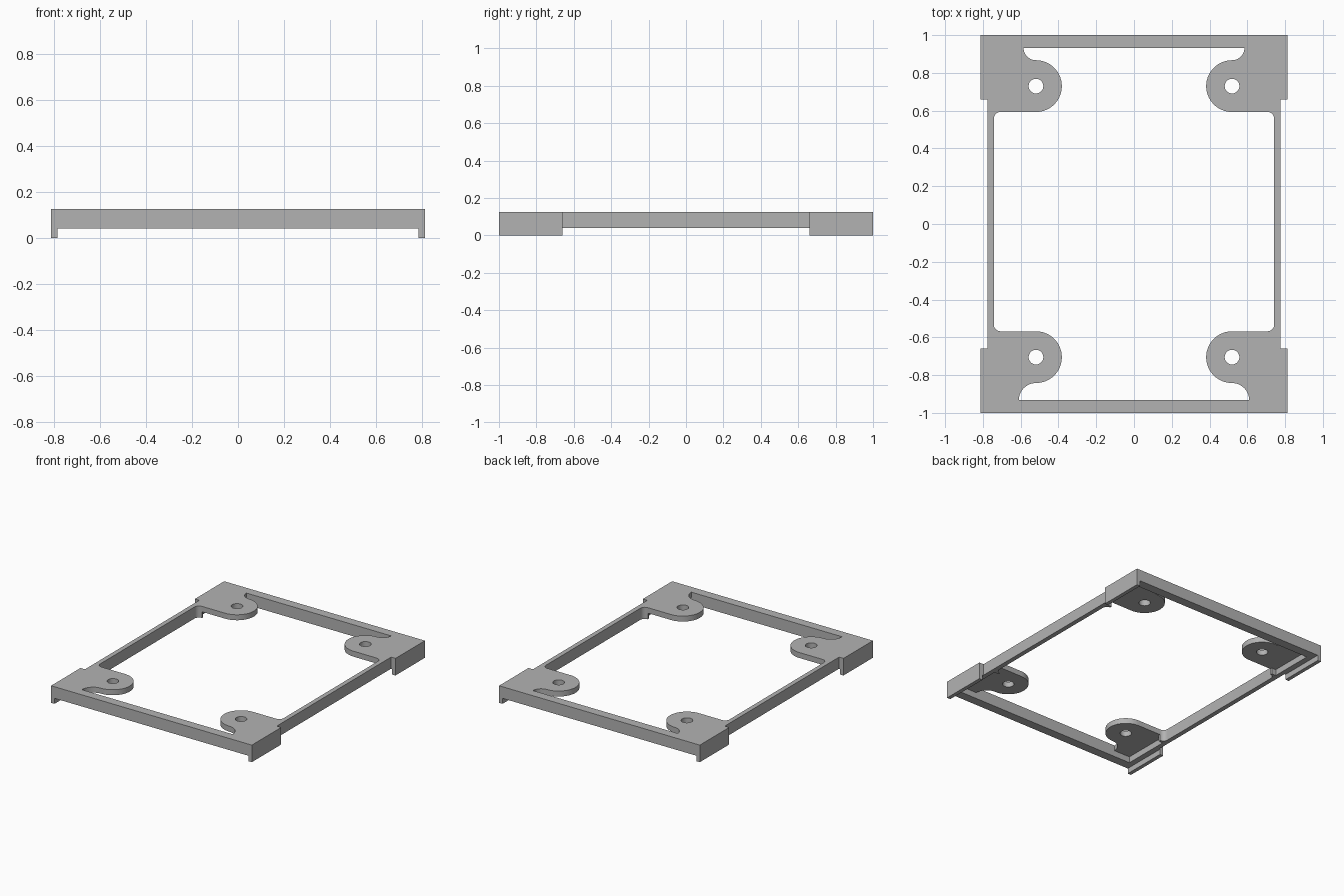
import bpy
from math import cos, sin, radians

cube = bpy.data.objects.get("Cube")
if cube:
    bpy.data.objects.remove(cube)

grey = bpy.data.materials.new("plain_grey")
grey.use_nodes = True
grey.diffuse_color = (0.45, 0.45, 0.45, 1)
grey.node_tree.nodes["Principled BSDF"].inputs["Base Color"].default_value = (0.45, 0.45, 0.45, 1)

# Main dimensions
OUT_X, OUT_Y = 0.812, 1.0       # corner block outline
RAIL_OUT, RAIL_IN = 0.776, 0.742
BAR_IN, STEP_Y = 0.933, 0.66
TAB_X, TAB_R, HOLE_R = 0.519, 0.137, 0.039
TAB_Y = {1: 0.73, -1: 0.705}    # back and front screw tabs
FILLET, NUB = 0.035, 0.015
TOP, PLATE, FRAME = 0.125, 0.085, 0.04


def arc(cx, cy, r, start, end, n=12):
    angles = [radians(start + (end - start) * i / n) for i in range(n + 1)]
    return [(cx + r * cos(a), cy + r * sin(a)) for a in angles]


def slab(name, outlines, z0, z1):
    """Extrude filled outlines; outlines inside the first become holes."""
    curve = bpy.data.curves.new(name, 'CURVE')
    curve.dimensions = '2D'
    curve.fill_mode = 'BOTH'
    curve.extrude = (z1 - z0) / 2
    for pts in outlines:
        spline = curve.splines.new('POLY')
        spline.points.add(len(pts) - 1)
        for p, (x, y) in zip(spline.points, pts):
            p.co = (x, y, 0, 1)
        spline.use_cyclic_u = True
    obj = bpy.data.objects.new(name, curve)
    bpy.context.collection.objects.link(obj)
    obj.location.z = (z0 + z1) / 2
    bpy.ops.object.select_all(action='DESELECT')
    obj.select_set(True)
    bpy.context.view_layer.objects.active = obj
    bpy.ops.object.convert(target='MESH')
    obj = bpy.context.object
    obj.data.materials.clear()
    obj.data.materials.append(grey)
    # Weld the caps to the walls
    bpy.ops.object.mode_set(mode='EDIT')
    bpy.ops.mesh.select_all(action='SELECT')
    bpy.ops.mesh.remove_doubles(threshold=0.0001)
    bpy.ops.mesh.normals_make_consistent(inside=False)
    bpy.ops.object.mode_set(mode='OBJECT')
    bpy.ops.object.shade_smooth_by_angle(angle=radians(30))
    return obj


def all_corners(quarter):
    """Chain a quarter outline (end bar to side rail) around all corners."""
    pts = []
    for sx, sy in ((1, 1), (1, -1), (-1, -1), (-1, 1)):
        part = [(sx * x, sy * y) for x, y in quarter(TAB_Y[sy])]
        pts += part if sx == sy else part[::-1]
    return pts


def outer(tab_y):
    return [(OUT_X, OUT_Y), (OUT_X, STEP_Y), (RAIL_OUT, STEP_Y)]


def rail_fillet(edge):
    return arc(RAIL_IN - FILLET, edge - FILLET, FILLET, 90, 0, 8)


def plate_inner(tab_y):
    return (arc(TAB_X, BAR_IN, BAR_IN - tab_y - TAB_R, 0, -90)
            + arc(TAB_X, tab_y, TAB_R, 90, 270, 28)
            + rail_fillet(tab_y - TAB_R))


def frame_inner(tab_y):
    edge = tab_y - TAB_R
    return [(RAIL_IN, BAR_IN), (RAIL_IN, edge + NUB),
            (RAIL_IN - FILLET, edge + NUB)] + rail_fillet(edge)


# Top plate with screw tabs and screw holes
holes = [arc(sx * TAB_X, sy * TAB_Y[sy], HOLE_R, 0, 345, 23)
         for sx in (1, -1) for sy in (1, -1)]
slab("top_plate", [all_corners(outer), all_corners(plate_inner)] + holes, PLATE, TOP)

# Frame walls under the plate
slab("lower_frame", [all_corners(outer), all_corners(frame_inner)], FRAME, PLATE)

# Thin feet along the outside of each corner
for sx, side in ((1, "left"), (-1, "right")):
    for sy, end in ((1, "back"), (-1, "front")):
        xs, ys = (sx * 0.784, sx * OUT_X), (sy * STEP_Y, sy * OUT_Y)
        slab(f"{end}_{side}_foot",
             [[(xs[0], ys[0]), (xs[1], ys[0]), (xs[1], ys[1]), (xs[0], ys[1])]], 0, FRAME)
